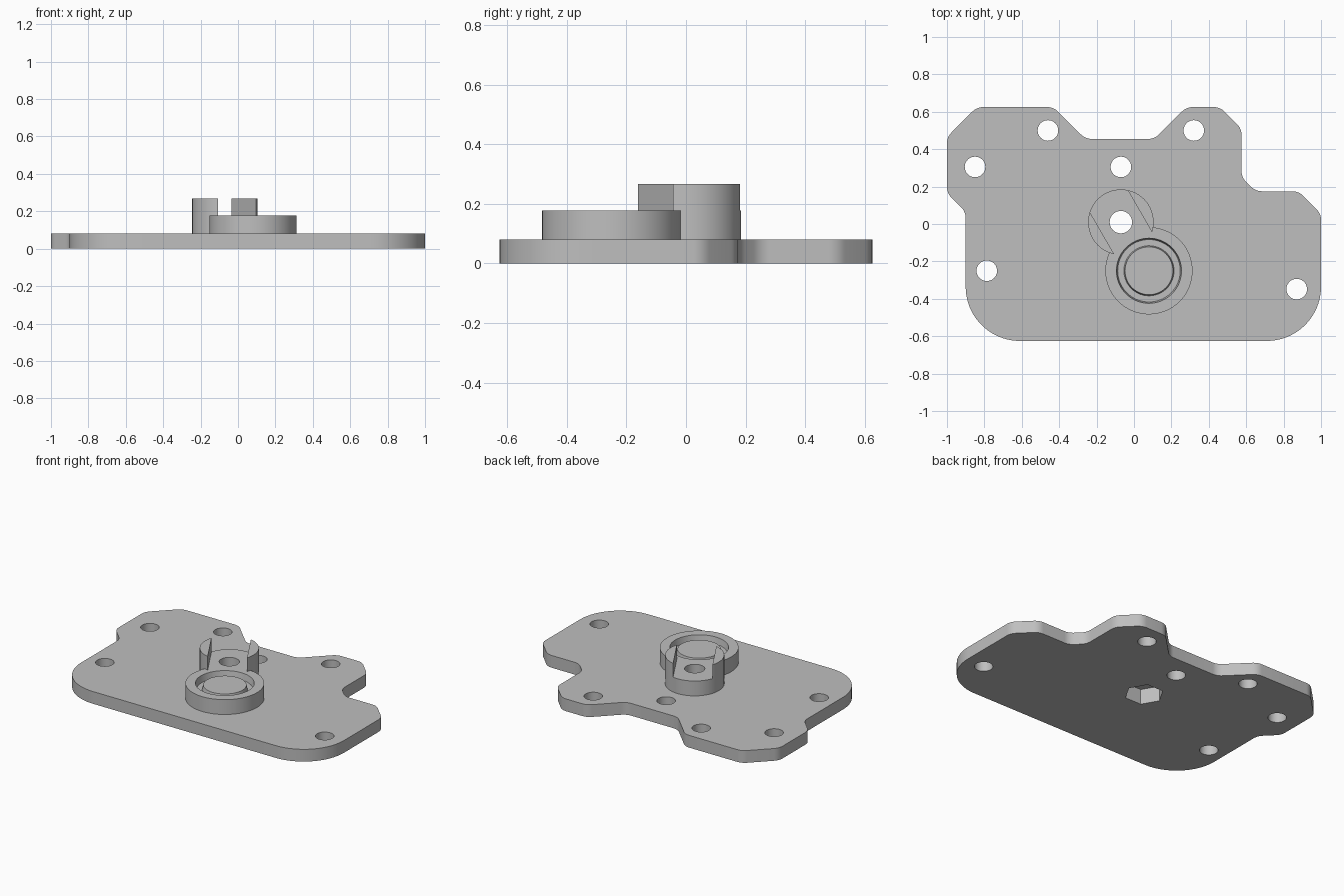
import bpy, bmesh, math
from mathutils import Vector, Matrix

if "Cube" in bpy.data.objects:
    bpy.data.objects.remove(bpy.data.objects["Cube"], do_unlink=True)

grey = bpy.data.materials.new("plain_grey")
grey.use_nodes = True
colour = (0.52, 0.52, 0.52, 1)
grey.diffuse_color = colour
grey.node_tree.nodes["Principled BSDF"].inputs["Base Color"].default_value = colour


def finish(name, bm):
    bmesh.ops.recalc_face_normals(bm, faces=bm.faces)
    mesh = bpy.data.meshes.new(name)
    bm.to_mesh(mesh)
    bm.free()
    mesh.materials.append(grey)
    obj = bpy.data.objects.new(name, mesh)
    bpy.context.collection.objects.link(obj)
    return obj


def prism(name, points, z0, z1):
    bm = bmesh.new()
    face = bm.faces.new([bm.verts.new((x, y, z0)) for x, y in points])
    top = bmesh.ops.extrude_face_region(bm, geom=[face])["geom"]
    verts = [v for v in top if isinstance(v, bmesh.types.BMVert)]
    bmesh.ops.translate(bm, verts=verts, vec=(0, 0, z1 - z0))
    return finish(name, bm)


def ring(centre, radius, sides):
    return [(centre[0] + radius * math.cos(math.tau * i / sides),
             centre[1] + radius * math.sin(math.tau * i / sides)) for i in range(sides)]


def rounded(corners):
    # Replace every corner (x, y, radius) by a tangent arc
    out = []
    for i, (x, y, r) in enumerate(corners):
        p = Vector((x, y))
        a = (Vector(corners[i - 1][:2]) - p).normalized()
        b = (Vector(corners[(i + 1) % len(corners)][:2]) - p).normalized()
        half = a.angle(b) / 2
        c = p + (a + b).normalized() * r / math.sin(half)
        start = p + a * r / math.tan(half) - c
        end = p + b * r / math.tan(half) - c
        a0 = math.atan2(start.y, start.x)
        sweep = (math.atan2(end.y, end.x) - a0 + math.pi) % math.tau - math.pi
        steps = 20 if r > 0.2 else 6
        for k in range(steps + 1):
            t = a0 + sweep * k / steps
            out.append((c.x + r * math.cos(t), c.y + r * math.sin(t)))
    return out


def combine(target, tool, operation):
    mod = target.modifiers.new(operation.lower(), "BOOLEAN")
    mod.operation = operation
    mod.solver = "EXACT"
    mod.object = tool
    bpy.context.view_layer.objects.active = target
    bpy.ops.object.modifier_apply(modifier=mod.name)
    bpy.data.objects.remove(tool, do_unlink=True)


BIG, SMALL = 0.29, 0.08
PLATE, STEP, TOP = 0.08, 0.177, 0.267
tower_at, boss_at = (-0.07, 0.01), (0.08, -0.25)

# Plate outline, anticlockwise from the front right
outline = [(-0.9, -0.625, BIG), (1, -0.625, BIG), (1, 0.055, SMALL), (0.88, 0.175, SMALL),
           (0.65, 0.175, SMALL), (0.575, 0.25, SMALL), (0.575, 0.51, SMALL),
           (0.46, 0.625, SMALL), (0.28, 0.625, SMALL), (0.11, 0.455, SMALL),
           (-0.26, 0.455, SMALL), (-0.43, 0.625, SMALL), (-0.84, 0.625, SMALL),
           (-1, 0.465, SMALL), (-1, 0.165, SMALL), (-0.9, 0.065, SMALL)]
plate = prism("mounting_plate", rounded(outline), 0, PLATE)

# Tower with a slanted slot across its top
tower = prism("slotted_tower", ring(tower_at, 0.175, 72), PLATE / 2, TOP)
turn = Matrix.Rotation(math.radians(30), 2)
slot = [turn @ Vector((u, v)) + Vector(tower_at)
        for u, v in ((-0.117, -0.4), (0.117, -0.4), (0.117, 0.4), (-0.117, 0.4))]
combine(tower, prism("slot_cutter", slot, STEP, 0.4), "DIFFERENCE")
combine(plate, tower, "UNION")

# Round boss
combine(plate, prism("round_boss", ring(boss_at, 0.233, 96), PLATE / 2, STEP), "UNION")

# Recess in the boss: a groove around a slightly lowered centre disc
profile = [(0, 0.165), (0.128, 0.165), (0.134, 0.135), (0.167, 0.135), (0.174, STEP),
           (0.174, 0.2), (0, 0.2)]
bm = bmesh.new()
verts = [bm.verts.new((boss_at[0] + r, boss_at[1], z)) for r, z in profile]
edges = [bm.edges.new(pair) for pair in zip(verts, verts[1:])]
bmesh.ops.spin(bm, geom=verts + edges, cent=(*boss_at, 0), axis=(0, 0, 1),
               angle=math.tau, steps=72)
bmesh.ops.remove_doubles(bm, verts=bm.verts, dist=0.0001)
combine(plate, finish("recess_cutter", bm), "DIFFERENCE")

# Screw holes, central bore and hexagonal nut pocket underneath
for hole in ((-0.46, 0.5), (0.32, 0.5), (-0.85, 0.305), (-0.07, 0.305),
             (-0.787, -0.25), (0.87, -0.348)):
    combine(plate, prism("hole_cutter", ring(hole, 0.055, 40), -0.1, 0.4), "DIFFERENCE")
combine(plate, prism("bore_cutter", ring(tower_at, 0.06, 40), -0.1, 0.4), "DIFFERENCE")
combine(plate, prism("nut_cutter", ring(tower_at, 0.117, 6), -0.1, 0.1), "DIFFERENCE")

bpy.ops.object.select_all(action="DESELECT")
plate.select_set(True)
bpy.context.view_layer.objects.active = plate
bpy.ops.object.shade_smooth_by_angle(angle=math.radians(25))
